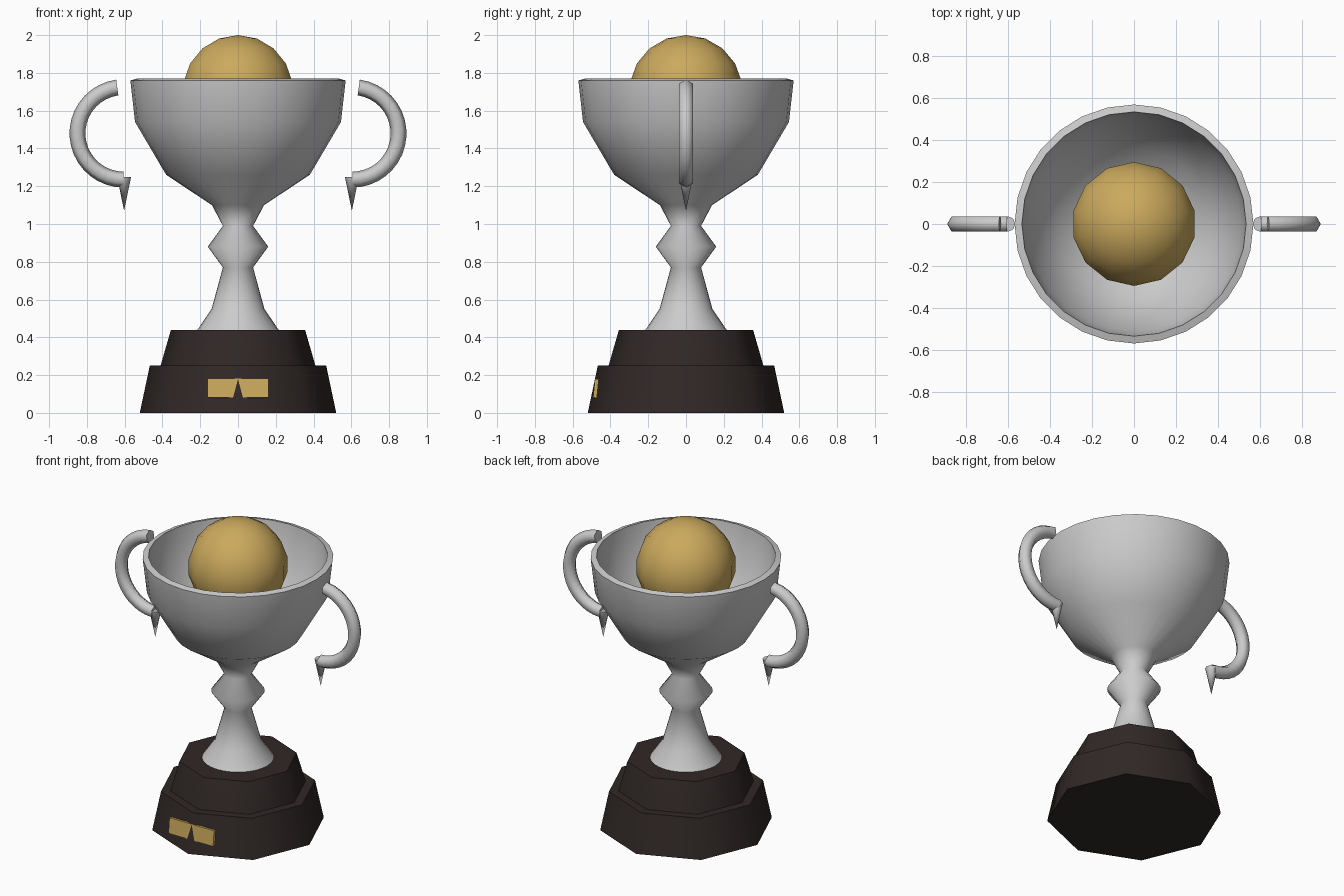
import bpy, bmesh, math
from mathutils import Vector, Matrix

if "Cube" in bpy.data.objects:
    bpy.data.objects.remove(bpy.data.objects["Cube"])


def material(name, rgb):
    m = bpy.data.materials.new(name)
    m.diffuse_color = (*rgb, 1)
    m.use_nodes = True
    m.node_tree.nodes["Principled BSDF"].inputs["Base Color"].default_value = m.diffuse_color
    return m


gold = material("gold", (0.60, 0.40, 0.11))
dark_wood = material("dark_wood", (0.03, 0.021, 0.02))


def finish(name, bm, mat=None, angle=50):
    bmesh.ops.remove_doubles(bm, verts=bm.verts, dist=1e-5)
    bmesh.ops.recalc_face_normals(bm, faces=bm.faces)
    me = bpy.data.meshes.new(name)
    bm.to_mesh(me)
    bm.free()
    ob = bpy.data.objects.new(name, me)
    bpy.context.collection.objects.link(ob)
    if mat:
        me.materials.append(mat)
    if angle:
        bpy.ops.object.select_all(action='DESELECT')
        bpy.context.view_layer.objects.active = ob
        ob.select_set(True)
        bpy.ops.object.shade_smooth_by_angle(angle=math.radians(angle))
    return ob


def lathe(name, profile, steps, mat=None, angle=50):
    bm = bmesh.new()
    verts = [bm.verts.new((r, 0, z)) for r, z in profile]
    edges = [bm.edges.new(pair) for pair in zip(verts, verts[1:])]
    bmesh.ops.spin(bm, geom=verts + edges, cent=(0, 0, 0), axis=(0, 0, 1),
                   angle=math.tau, steps=steps, use_duplicate=False)
    return finish(name, bm, mat, angle)


# Eight-sided two-tier plinth
lathe("plinth_lower", [(0, 0), (0.52, 0), (0.467, 0.25), (0, 0.25)], 8, dark_wood)
lathe("plinth_upper", [(0, 0.24), (0.412, 0.24), (0.41, 0.25), (0.355, 0.44), (0, 0.44)],
      8, dark_wood)

# Hollow cup with knotted stem
lathe("cup", [(0, 0.44), (0.215, 0.44), (0.14, 0.55), (0.08, 0.77), (0.16, 0.88),
              (0.08, 0.99), (0.138, 1.10), (0.38, 1.26), (0.545, 1.54), (0.57, 1.76),
              (0.535, 1.77), (0.51, 1.55), (0.36, 1.285), (0.12, 1.13), (0, 1.12)],
      28, angle=75)

# Ball resting in the cup
bm = bmesh.new()
bmesh.ops.create_uvsphere(bm, u_segments=14, v_segments=9, radius=0.3,
                          matrix=Matrix.Translation((0, 0, 1.7)))
finish("ball", bm, gold)

# Tilted plaque, cut by the front corner of the plinth
bm = bmesh.new()
bmesh.ops.create_cube(bm, size=1, matrix=Matrix.Translation((0, -0.477, 0.13))
                      @ Matrix.Rotation(-0.1, 4, 'X')
                      @ Matrix.Diagonal((0.325, 0.02, 0.10, 1)))
finish("plaque", bm, gold, angle=0)


def handle(name, side):
    # Six-sided tube swept round an arc
    bm = bmesh.new()
    rings = []
    steps, radius, tube = 18, 0.245, 0.042
    for i in range(steps + 1):
        a = math.radians(98 + (270 - 98) * i / steps)
        out = Vector((-math.cos(a) * side, 0, math.sin(a)))
        mid = Vector((0.605 * side, 0, 1.48)) + out * radius
        rings.append([bm.verts.new(mid + out * (tube * math.cos(k * math.tau / 6))
                                   + Vector((0, tube * math.sin(k * math.tau / 6), 0)))
                      for k in range(6)])
    for a, b in zip(rings, rings[1:]):
        for k in range(6):
            bm.faces.new((a[k], a[(k + 1) % 6], b[(k + 1) % 6], b[k]))
    bm.faces.new(rings[0])
    bm.faces.new(rings[-1])
    finish(name, bm, angle=65)


for label, side in (("left", -1), ("right", 1)):
    handle(label + "_handle", side)
    # Pointed drop at the lower end of the handle
    bm = bmesh.new()
    bmesh.ops.create_cone(bm, cap_ends=True, segments=8, radius1=0, radius2=0.037,
                          depth=0.18, matrix=Matrix.Translation((0.603 * side, 0, 1.16)))
    finish(label + "_handle_tip", bm)
